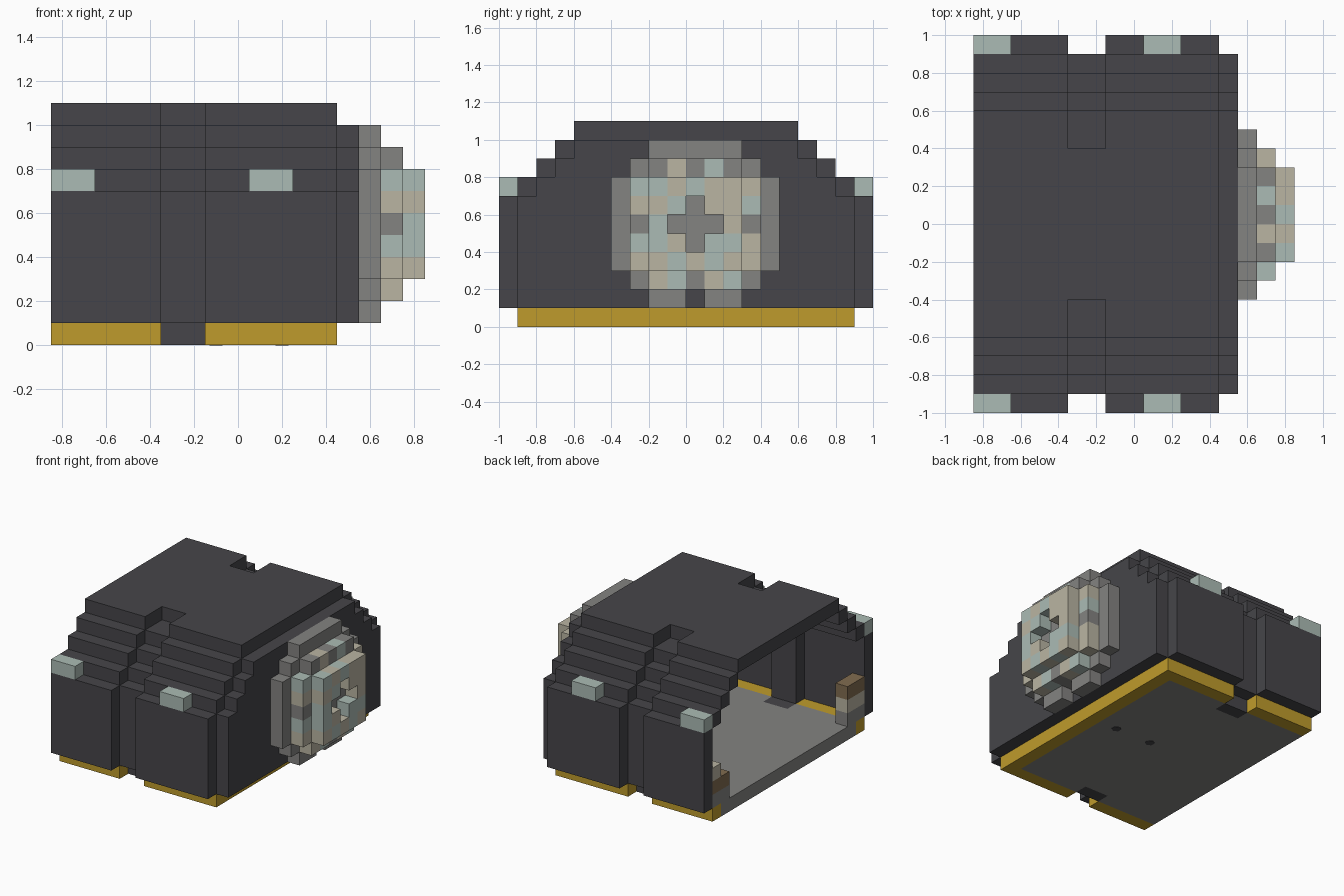
import bpy
from mathutils import Vector

cube = bpy.data.objects.get("Cube")
if cube:
    bpy.data.objects.remove(cube, do_unlink=True)

U = 0.1                                 # block size
ORIGIN = Vector((-0.85, 0, 0))


def material(name, rgb):
    m = bpy.data.materials.new(name)
    m.use_nodes = True
    col = (*rgb, 1)
    m.diffuse_color = col
    m.node_tree.nodes["Principled BSDF"].inputs["Base Color"].default_value = col
    return m


DARK = material("charcoal", (0.061, 0.06, 0.067))
GOLD = material("gold", (0.52, 0.33, 0.025))
GREY = material("mid grey", (0.23, 0.227, 0.22))
TEAL = material("pale teal", (0.41, 0.5, 0.46))
TAN = material("pale tan", (0.49, 0.46, 0.365))
BROWN = material("brown", (0.22, 0.15, 0.08))


def fill(cells, mat, x, y, z):
    """Fill a block range; each range is (start, stop)."""
    for i in range(*x):
        for j in range(*y):
            for k in range(*z):
                cells[i, j, k] = mat


def fill_both(cells, mat, x, y, z):
    """Fill a range on the back and its mirror on the front."""
    fill(cells, mat, x, y, z)
    fill(cells, mat, x, (-y[1], -y[0]), z)


def build(name, cells):
    """Make a mesh from the exposed faces of a set of blocks."""
    verts, faces, slots = {}, [], []
    mats = list(dict.fromkeys(cells.values()))
    for c, mat in cells.items():
        for a in range(3):
            b, d = (a + 1) % 3, (a + 2) % 3
            for side in (0, 1):
                n = list(c)
                n[a] += 2 * side - 1
                if tuple(n) in cells:
                    continue
                quad = []
                for s, t in ((0, 0), (1, 0), (1, 1), (0, 1)):
                    p = list(c)
                    p[a] += side
                    p[b] += s
                    p[d] += t
                    quad.append(verts.setdefault(tuple(p), len(verts)))
                faces.append(quad if side else quad[::-1])
                slots.append(mats.index(mat))
    me = bpy.data.meshes.new(name)
    me.from_pydata([Vector(p) * U + ORIGIN for p in verts], [], faces)
    for m in mats:
        me.materials.append(m)
    me.polygons.foreach_set("material_index", slots)
    me.update()
    ob = bpy.data.objects.new(name, me)
    bpy.context.collection.objects.link(ob)
    return ob


# Stepped levels: bottom, top, half width of the outer shell
LEVELS = [(1, 7, 10), (7, 8, 9), (8, 9, 8), (9, 10, 7)]

# Outer shell, two panels either side of the channel
shell = {}
for x in ((0, 5), (7, 13)):
    for z0, z1, w in LEVELS:
        fill_both(shell, DARK, x, (w - 1, w), (z0, z1))
    fill(shell, DARK, x, (-6, 6), (10, 11))
build("outer_shell", shell)

# Channel sunk one block into the shell
channel = {}
for z0, z1, w in LEVELS:
    fill_both(channel, DARK, (5, 7), (w - 2, w - 1), (z0, z1))
fill_both(channel, DARK, (5, 7), (3, 6), (9, 10))
fill_both(channel, DARK, (5, 7), (7, 8), (0, 1))
fill(channel, DARK, (5, 7), (-4, 4), (10, 11))
build("sunken_channel", channel)

# Closed end wall
wall = {}
for z0, z1, w in LEVELS:
    fill(wall, DARK, (13, 14), (1 - w, w - 1), (z0, z1))
build("end_wall", wall)

# Pale studs on the shoulder step
studs = {}
for x in ((0, 2), (9, 11)):
    fill_both(studs, TEAL, x, (9, 10), (7, 8))
build("shoulder_studs", studs)

# Gold rim and grey floor
rim = {}
for x in ((0, 5), (7, 13)):
    fill_both(rim, GOLD, x, (8, 9), (0, 1))
fill(rim, GOLD, (12, 13), (-8, 8), (0, 1))
build("gold_rim", rim)

floor = {}
fill(floor, GREY, (0, 12), (-8, 8), (0, 1))
for key in [k for k in floor if k[0] in (5, 6) and k[1] in (-8, 7)]:
    del floor[key]
build("floor", floor)

# Small dark rivets under the floor
for n, x in enumerate((-0.1, 0.2)):
    bpy.ops.mesh.primitive_cylinder_add(vertices=6, radius=0.035, depth=0.006,
                                        location=(x, 0.05, 0.001))
    rivet = bpy.context.object
    rivet.name = f"floor_rivet_{n + 1}"
    rivet.data.materials.append(DARK)

# Strap ends inside the open side
straps = {}
for z, mat in enumerate((GREY, TAN, BROWN), 1):
    fill(straps, mat, (0, 1), (-9, -7), (z, z + 1))
fill(straps, GREY, (0, 1), (7, 9), (1, 2))
fill(straps, BROWN, (0, 1), (7, 9), (2, 3))
fill(straps, TAN, (0, 1), (8, 9), (3, 4))
build("inner_straps", straps)

# Round badge: grey backing, then two patterned layers
badge = {}
for z0, z1, y0, y1 in ((1, 2, -2, 3), (2, 3, -3, 4), (3, 8, -4, 5),
                       (8, 9, -3, 4), (9, 10, -2, 3)):
    fill(badge, GREY, (14, 15), (y0, y1), (z0, z1))
del badge[14, 0, 1]

# Rows run from top to bottom; t teal, n tan, g grey, x open cross
PATTERN = ["  gngtg ",
           " ttntnnn",
           " nntxnnt",
           " gtxxxng",
           " ttnxttn",
           " nntntnn",
           "  ntgnt "]
COLOURS = {"t": TEAL, "n": TAN, "g": GREY, "x": GREY}
for r, row in enumerate(PATTERN):
    z = 8 - r
    for col, ch in enumerate(row):
        if ch == " ":
            continue
        y = col - 4
        badge[15, y, z] = COLOURS[ch]
        if 3 <= z < 8 and -2 <= y < 3 and ch != "x":
            badge[16, y, z] = COLOURS[ch]
build("round_badge", badge)
